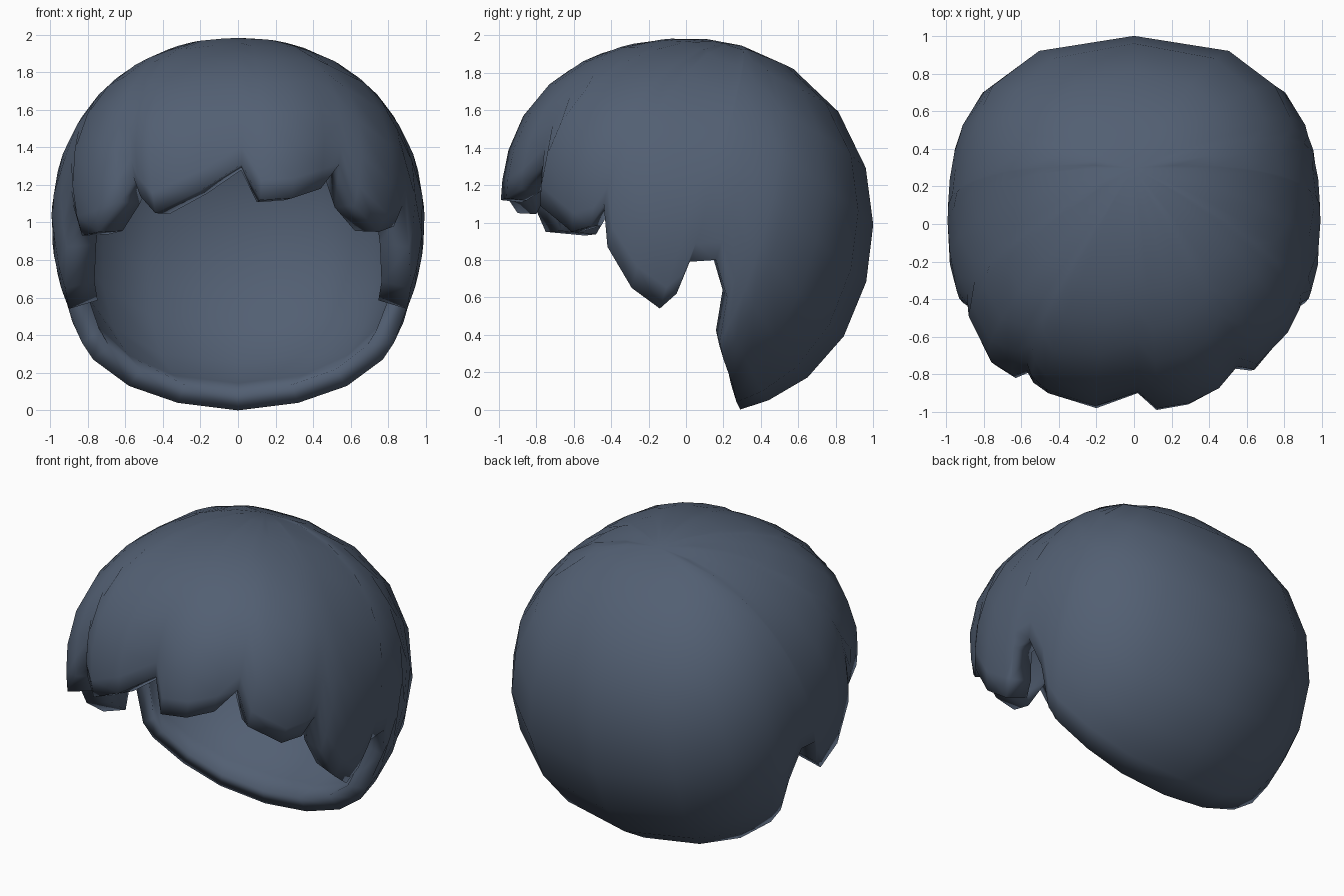
import bpy, bmesh
from mathutils import Vector

if "Cube" in bpy.data.objects:
    bpy.data.objects.remove(bpy.data.objects["Cube"])

CENTRE = Vector((0, 0, 1))
CROWN = Vector((0, 0.3, 0.954)).normalized()   # columns of hair fan out from here
RADII = (0.995, 1.0, 0.985)
ROWS = (0.12, 0.25, 0.38, 0.5, 0.62, 0.74, 0.85, 0.94, 1.0)

# Hem outline: uneven fringe locks, then sideburn / ear notch / nape (mirrored)
right_fringe = [(0.02, -0.90, 1.31), (0.12, -0.99, 1.12), (0.29, -0.96, 1.13),
                (0.44, -0.88, 1.18), (0.54, -0.77, 1.31), (0.62, -0.78, 1.09),
                (0.75, -0.61, 0.95), (0.83, -0.51, 0.98)]
left_fringe = [(-0.20, -0.98, 1.17), (-0.44, -0.90, 1.05), (-0.52, -0.85, 1.14),
               (-0.56, -0.79, 1.25), (-0.63, -0.82, 1.11), (-0.74, -0.75, 0.95),
               (-0.83, -0.54, 0.93)]
side = [(0.88, -0.44, 1.10), (0.91, -0.42, 0.87), (0.92, -0.29, 0.65),
        (0.90, -0.14, 0.54), (0.93, -0.05, 0.62), (0.97, 0.02, 0.79),
        (0.97, 0.16, 0.80), (0.92, 0.22, 0.60), (0.83, 0.18, 0.36),
        (0.77, 0.20, 0.27), (0.58, 0.25, 0.13), (0.32, 0.27, 0.04)]
nape = [(0, 0.29, 0.0)]
mirrored = [(-x, y, z) for x, y, z in reversed(side)]
hem = right_fringe + side + nape + mirrored + left_fringe[::-1]


def dome_radius(d):
    """Boxy seen from above, rounder over the crown, fuller at front and nape."""
    x, y, z = (abs(c / r) for c, r in zip(d, RADII))
    a = 2.5
    b = 2.08 + 0.35 * max(0, -d.y) + 0.3 * max(0, -d.z)
    return ((x ** a + y ** a) ** (b / a) + z ** b) ** (-1 / b)


def hair_point(end, t):
    """Point on the column from the crown (t=0) to a hem point (t=1)."""
    d_end = Vector(end) - CENTRE
    length = d_end.length
    d_end.normalize()
    d = CROWN.slerp(d_end, t)
    tuck = length / dome_radius(d_end)
    return d * dome_radius(d) * (1 + (tuck - 1) * t ** 5)


def inner(p):
    """Inside surface: thicker at the sideburns and fringe than at the nape."""
    back = min(1, max(0, (p.y + 0.1) / 0.3))
    return Vector((p.x * (0.83 + 0.06 * back), p.y * 0.89, p.z * 0.9))


bm = bmesh.new()
n = len(hem)
pole = CROWN * dome_radius(CROWN)
top_out = bm.verts.new(CENTRE + pole)
top_in = bm.verts.new(CENTRE + inner(pole))

# Outer rows down to the hem, then the rim, then inner rows back to the crown
rings = [[bm.verts.new(CENTRE + hair_point(h, t)) for h in hem] for t in ROWS]
rings += [[bm.verts.new(CENTRE + inner(hair_point(h, t))) for h in hem]
          for t in reversed(ROWS)]
for i in range(n):
    j = (i + 1) % n
    bm.faces.new((top_out, rings[0][i], rings[0][j]))
    for a, b in zip(rings, rings[1:]):
        bm.faces.new((a[i], b[i], b[j], a[j]))
    bm.faces.new((top_in, rings[-1][j], rings[-1][i]))
bmesh.ops.recalc_face_normals(bm, faces=bm.faces)
for f in bm.faces:
    f.smooth = True

mesh = bpy.data.meshes.new("hair_cap")
bm.to_mesh(mesh)
bm.free()
hair = bpy.data.objects.new("hair_cap", mesh)
bpy.context.collection.objects.link(hair)

mat = bpy.data.materials.new("slate_blue")
mat.diffuse_color = (0.085, 0.115, 0.17, 1)
mat.use_nodes = True
mat.node_tree.nodes["Principled BSDF"].inputs["Base Color"].default_value = mat.diffuse_color
mesh.materials.append(mat)
